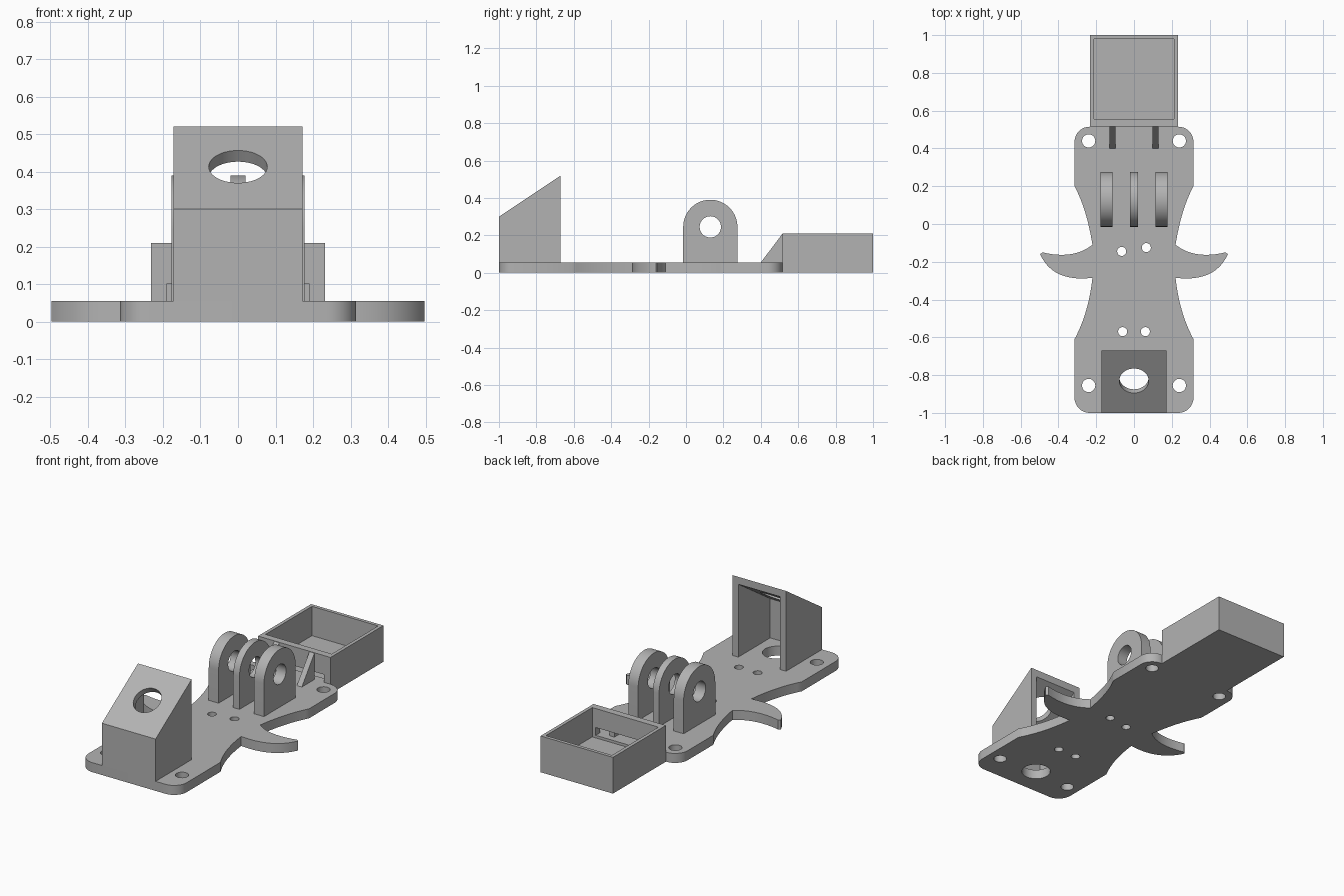
import bpy, math
from mathutils import Vector, Matrix

cube = bpy.data.objects.get("Cube")
if cube:
    bpy.data.objects.remove(cube, do_unlink=True)

grey = bpy.data.materials.new("light_grey")
grey.use_nodes = True
grey.diffuse_color = (0.45, 0.45, 0.45, 1)
grey.node_tree.nodes["Principled BSDF"].inputs["Base Color"].default_value = (0.45, 0.45, 0.45, 1)

PLATE_TOP = 0.055


def prism(name, outline, lo, hi, axis="z"):
    """Extrude a 2D outline along z (outline in x, y) or x (outline in y, z)."""
    n = len(outline)
    place = (lambda p, h: (p[0], p[1], h)) if axis == "z" else (lambda p, h: (h, p[0], p[1]))
    verts = [place(p, h) for h in (lo, hi) for p in outline]
    faces = [tuple(reversed(range(n))), tuple(range(n, 2 * n))]
    faces += [(i, (i + 1) % n, (i + 1) % n + n, i + n) for i in range(n)]
    mesh = bpy.data.meshes.new(name)
    mesh.from_pydata(verts, [], faces)
    mesh.materials.append(grey)
    obj = bpy.data.objects.new(name, mesh)
    bpy.context.collection.objects.link(obj)
    return obj


def box(name, x, y, z):
    return prism(name, [(x[0], y[0]), (x[1], y[0]), (x[1], y[1]), (x[0], y[1])], *z)


def arc(cx, cy, r, start, end, steps):
    angles = [math.radians(start + (end - start) * i / steps) for i in range(steps + 1)]
    return [(cx + r * math.cos(a), cy + r * math.sin(a)) for a in angles]


def circle(cx, cy, r, steps=40):
    return arc(cx, cy, r, 0, 360, steps)[:-1]


def bend(a, b, c, steps=12):
    """Quadratic curve from a to c, pulled towards b."""
    a, b, c = Vector(a), Vector(b), Vector(c)
    ts = [i / steps for i in range(steps + 1)]
    return [tuple(a * (1 - t) ** 2 + b * 2 * t * (1 - t) + c * t * t) for t in ts]


def cut(target, cutters):
    for cutter in cutters:
        mod = target.modifiers.new("cut", "BOOLEAN")
        mod.operation = "DIFFERENCE"
        mod.solver = "EXACT"
        mod.object = cutter
    bpy.context.view_layer.objects.active = target
    for mod in list(target.modifiers):
        bpy.ops.object.modifier_apply(modifier=mod.name)
    for cutter in cutters:
        bpy.data.objects.remove(cutter, do_unlink=True)


parts = []

# Base plate: rounded ends, pinched waist and a curved horn on each side
side = arc(0.235, -0.92, 0.08, -90, 0, 8)
side += bend((0.315, -0.61), (0.24, -0.47), (0.22, -0.285))
side += bend((0.22, -0.285), (0.43, -0.31), (0.497, -0.16))[1:]
side += bend((0.485, -0.15), (0.32, -0.19), (0.22, -0.11))
side += bend((0.22, -0.11), (0.25, 0.08), (0.315, 0.2))[1:]
side += arc(0.235, 0.435, 0.08, 0, 90, 8)
plate = prism("base_plate", side + [(-x, y) for x, y in reversed(side)], 0, PLATE_TOP)

# Screw holes, cable holes and the large hole under the hood
holes = [(sx * 0.24, y, 0.035) for sx in (-1, 1) for y in (-0.855, 0.44)]
holes += [(sx * 0.06, -0.57, 0.024) for sx in (-1, 1)]
holes += [(-0.065, -0.145, 0.024), (0.065, -0.125, 0.024), (0, -0.835, 0.078)]
cut(plate, [prism("hole_cutter", circle(*h), -0.1, 0.2) for h in holes])
parts.append(plate)

# Sloped hood, hollow and open at the back, with a round hole square to the slope
hood = prism("sloped_hood", [(-1, PLATE_TOP), (-0.67, PLATE_TOP), (-0.67, 0.52), (-1, 0.3)],
             -0.172, 0.172, "x")
slope = 0.22 / 0.33
roof = lambda y: 0.257 + (y + 1) * slope
cavity = prism("hood_cavity", [(-0.962, 0), (-0.6, 0), (-0.6, roof(-0.6)), (-0.962, roof(-0.962))],
               -0.134, 0.134, "x")
bore = prism("hood_bore", circle(0, 0, 0.078), -0.075, 0.075)
bore.data.transform(Matrix.Translation((0, -0.83, 0.413)) @ Matrix.Rotation(math.atan(slope), 4, "X"))
cut(hood, [cavity, bore])
parts.append(hood)

# Three hinge lugs with a shared pin hole
lug_outline = [(-0.015, PLATE_TOP), (0.275, PLATE_TOP)] + arc(0.13, 0.245, 0.145, 0, 180, 32)
for name, lo, hi in (("right_lug", -0.177, -0.114), ("middle_lug", -0.02, 0.02), ("left_lug", 0.114, 0.177)):
    lug = prism(name, lug_outline, lo, hi, "x")
    cut(lug, [prism("pin_cutter", circle(0.13, 0.245, 0.057), -0.3, 0.3, "x")])
    parts.append(lug)

# Open tray with a low slot through its front wall
tray = box("tray", (-0.232, 0.232), (0.515, 1), (0, 0.21))
cut(tray, [box("tray_cavity", (-0.212, 0.212), (0.555, 0.98), (0.04, 0.3)),
           box("tray_slot", (-0.19, 0.19), (0.45, 0.6), (PLATE_TOP, 0.1))])
parts.append(tray)

# Triangular ribs bracing the tray against the plate
for name, sx in (("right_rib", -1), ("left_rib", 1)):
    parts.append(prism(name, [(0.4, PLATE_TOP), (0.517, PLATE_TOP), (0.517, 0.21)],
                       sx * 0.113 - 0.016, sx * 0.113 + 0.016, "x"))

bpy.ops.object.select_all(action="DESELECT")
for part in parts:
    part.select_set(True)
bpy.context.view_layer.objects.active = plate
bpy.ops.object.shade_smooth_by_angle(angle=math.radians(30))
